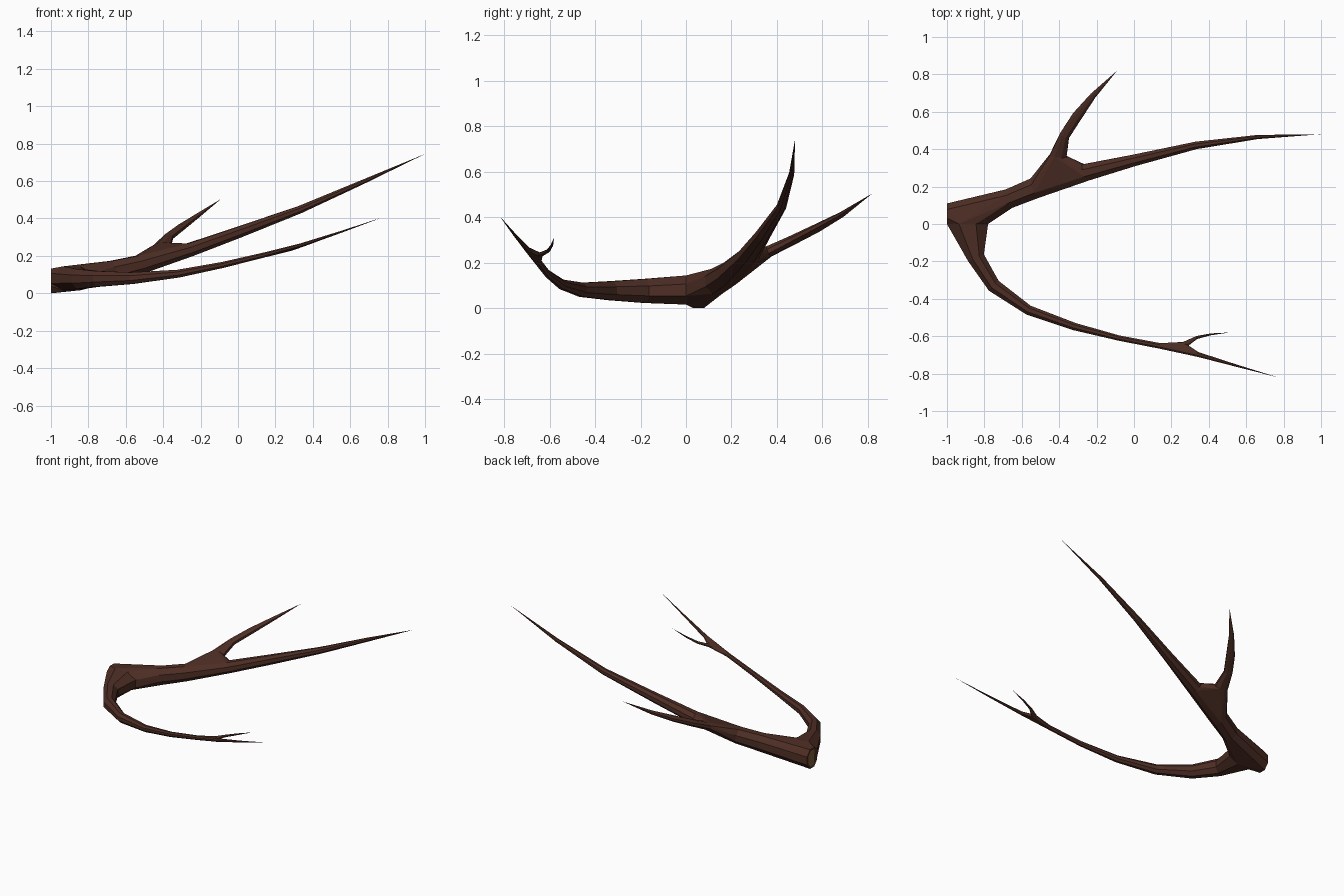
import bpy, bmesh, math
from mathutils import Vector

if "Cube" in bpy.data.objects:
    bpy.data.objects.remove(bpy.data.objects["Cube"])

N = 8
bm = bmesh.new()
UP = Vector((0, 0, 1))


def ring(c, t, rh, rv):
    """Flat-bottomed octagon around c, facing along t."""
    side = t.cross(UP).normalized()
    up = side.cross(t).normalized()
    k = 1 / math.cos(math.pi / N)
    out = []
    for i in range(N):
        a = (i + 0.5) * 2 * math.pi / N
        out.append(bm.verts.new(c + side * math.cos(a) * rh * k + up * math.sin(a) * rv * k))
    return out


def tube(path, start_dir=None):
    """Tapering limb through (x, y, z, half width, half height) points, ending in a tip."""
    pts = [Vector(p[:3]) for p in path]
    rings = []
    for i, p in enumerate(path[:-1]):
        t = (pts[i + 1] - pts[max(i - 1, 0)]).normalized()
        if i == 0 and start_dir:
            t = Vector(start_dir).normalized()
        rings.append(ring(pts[i], t, p[3], p[4]))
    skin(rings)
    tip = bm.verts.new(pts[-1])
    last = rings[-1]
    for i in range(N):
        bm.faces.new((last[i], last[(i + 1) % N], tip))
    return rings[0]


def skin(rings):
    for a, b in zip(rings, rings[1:]):
        for i in range(N):
            j = (i + 1) % N
            bm.faces.new((a[i], a[j], b[j], b[i]))


def span(path, dirs):
    """Limb section open at both ends; returns its end rings."""
    rings = [ring(Vector(p[:3]), Vector(d).normalized(), p[3], p[4]) for p, d in zip(path, dirs)]
    skin(rings)
    return rings[0], rings[-1]


def joint(*rings):
    """Webbed fork: hull around the limb ends, left open where limbs attach."""
    old = set(bm.faces)
    bmesh.ops.convex_hull(bm, input=[v for r in rings for v in r])
    sets = [set(r) for r in rings]
    inner = [f for f in bm.faces if f not in old and any(set(f.verts) <= s for s in sets)]
    bmesh.ops.delete(bm, geom=inner, context='FACES_ONLY')


# cut butt end
butt = ring(Vector((-1, .055, .066)), Vector((1, 0, 0)), .055, .066)

# upper limb: lower section, long tip, side branch
up_a, up_b = span([(-.67, .135, .118, .052, .056), (-.53, .192, .152, .056, .05)],
                  [(1, .33, .2), (1, .36, .25)])
long_tip = tube([(-.26, .275, .232, .046, .036), (0, .34, .325, .031, .03),
                 (.33, .42, .447, .02, .02), (.66, .465, .592, .011, .012),
                 (1, .48, .745)], (1, .28, .36))
branch = tube([(-.405, .365, .25, .045, .024), (-.373, .47, .3, .027, .02),
               (-.305, .575, .352, .027, .017), (-.22, .685, .412, .016, .011),
               (-.09, .82, .505)], (.12, 1, .45))

# lower limb: curved section, fine tip, small twig
curve = [(-.89, 0, .08, .11, .064), (-.845, -.18, .076, .046, .053),
         (-.75, -.33, .077, .037, .042), (-.565, -.46, .081, .026, .031),
         (-.32, -.548, .105, .02, .021), (-.08, -.61, .152, .014, .016),
         (.14, -.652, .205, .015, .013)]
dirs = [(0, -1, 0)]
for i in range(1, len(curve)):
    a, b = curve[i - 1], curve[min(i + 1, len(curve) - 1)]
    dirs.append(tuple(b[k] - a[k] for k in range(3)))
low_a, low_b = span(curve, dirs)
fine_tip = tube([(.34, -.697, .258, .013, .01), (.55, -.758, .328, .006, .005),
                 (.77, -.82, .405)], (1, -.28, .33))
twig = tube([(.275, -.642, .235, .017, .009), (.335, -.607, .252, .008, .007),
             (.41, -.59, .277, .005, .005), (.51, -.58, .312)], (.6, .75, .25))

# webbed joints
joint(butt, up_a, low_a)
joint(up_b, long_tip, branch)
joint(low_b, fine_tip, twig)

# exposed wood on the cut end, inside a bark rim
cap = bm.faces.new(butt)
cap.normal_update()
bmesh.ops.inset_individual(bm, faces=[cap], thickness=.014)
cap.material_index = 1
bmesh.ops.recalc_face_normals(bm, faces=bm.faces)

mesh = bpy.data.meshes.new("branch")
bm.to_mesh(mesh)
bm.free()
for name, col in (("bark", (.075, .027, .018, 1)), ("cut_wood", (.2, .11, .035, 1))):
    m = bpy.data.materials.new(name)
    m.diffuse_color = col
    m.use_nodes = True
    m.node_tree.nodes["Principled BSDF"].inputs["Base Color"].default_value = m.diffuse_color
    mesh.materials.append(m)
obj = bpy.data.objects.new("branch", mesh)
bpy.context.collection.objects.link(obj)
